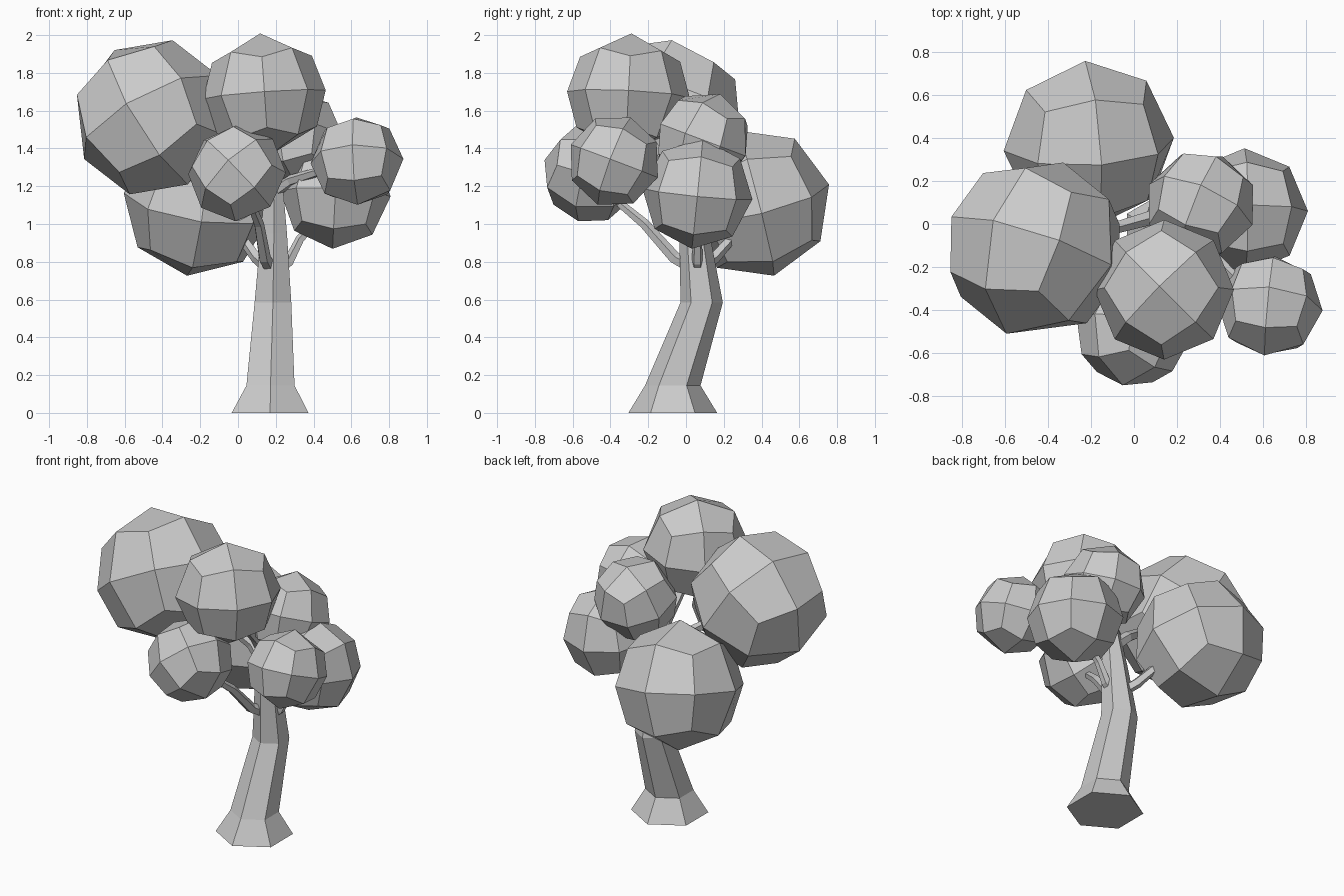
import bpy, bmesh, math
from mathutils import Vector, Matrix

if "Cube" in bpy.data.objects:
    bpy.data.objects.remove(bpy.data.objects["Cube"])


def finish(bm, name):
    bmesh.ops.recalc_face_normals(bm, faces=bm.faces[:])
    me = bpy.data.meshes.new(name)
    bm.to_mesh(me)
    bm.free()
    ob = bpy.data.objects.new(name, me)
    bpy.context.collection.objects.link(ob)
    return ob


def tube(name, rings, sides, level=False):
    """Loft polygon rings (x, y, z, radius) along a path and cap both ends."""
    bm = bmesh.new()
    pts = [Vector(r[:3]) for r in rings]
    loops = []
    for i, p in enumerate(pts):
        d = pts[min(i + 1, len(pts) - 1)] - pts[max(i - 1, 0)]
        q = Matrix.Identity(3) if level else d.to_track_quat('Z', 'Y').to_matrix()
        loop = []
        for k in range(sides):
            a = math.pi / 2 + math.tau * k / sides
            loop.append(bm.verts.new(p + q @ Vector((math.cos(a), math.sin(a), 0)) * rings[i][3]))
        loops.append(loop)
    for lo, hi in zip(loops, loops[1:]):
        for k in range(sides):
            j = (k + 1) % sides
            bm.faces.new((lo[k], lo[j], hi[j], hi[k]))
    bm.faces.new(loops[0][::-1])
    bm.faces.new(loops[-1])
    return finish(bm, name)


def foliage(name, centre, radius, pole, side):
    """Rounded cube with four quads per side, turned towards pole and side."""
    n = Vector(pole).normalized()
    s = Vector(side)
    s = (s - n * s.dot(n)).normalized()
    rot = Matrix((s, n.cross(s), n)).transposed()
    bm = bmesh.new()
    bmesh.ops.create_cube(bm, size=2)
    bmesh.ops.subdivide_edges(bm, edges=bm.edges[:], cuts=1, use_grid_fill=True)
    for v in bm.verts:
        v.co = Vector(centre) + rot @ v.co.normalized() * radius
    return finish(bm, name)


# Bent hexagonal trunk with flared foot
tube("trunk", [(.17, -.07, 0, .235), (.172, -.07, .145, .147), (.185, .083, .585, .112),
               (.19, .045, .95, .08), (.19, .01, 1.2, .055)], 6, level=True)

# Branches from the trunk into the foliage
branches = {
    "front": [(.17, .03, .77, .035), (.14, -.06, .82, .034), (.11, -.22, 1.0, .028), (.05, -.4, 1.15, .02)],
    "right_low": [(.2, .06, .74, .032), (.27, .06, .80, .03), (.33, .06, .92, .025), (.45, .06, 1.05, .02)],
    "back": [(.17, .07, .76, .034), (.10, .15, .82, .032), (.04, .22, .90, .028), (-.08, .3, 1.02, .02)],
    "left": [(.18, .02, 1.1, .04), (.08, .03, 1.2, .035), (-.2, -.05, 1.4, .025)],
    "top": [(.19, .02, 1.17, .045), (.18, -.06, 1.3, .04), (.15, -.22, 1.5, .03)],
    "right": [(.19, .01, 1.17, .035), (.28, -.06, 1.23, .03), (.5, -.28, 1.3, .022)],
    "back_right": [(.19, .02, 1.15, .035), (.24, .05, 1.25, .03), (.3, .08, 1.38, .022)],
}
for key, path in branches.items():
    tube("branch_" + key, path, 5)

# Foliage clumps
foliage("foliage_left", (-.46, -.112, 1.565), .425, (-.31, -.935, .17), (-.31, .2, .566))
foliage("foliage_back", (-.21, .37, 1.11), .4, (.15, -.24, .96), (0, .53, .3))
foliage("foliage_top", (.14, -.305, 1.685), .325, (-.07, .05, 1), (1, 1, 0))
foliage("foliage_front", (-.005, -.5, 1.268), .263, (-.18, -.95, .27), (.7, 0, .7))
foliage("foliage_right", (.63, -.38, 1.333), .247, (-.1, -.93, .35), (1, -.1, .05))
foliage("foliage_right_low", (.515, .06, 1.16), .293, (1, 0, -.05), (.2, .1, 1))
foliage("foliage_back_right", (.31, .09, 1.445), .26, (0, .35, .93), (.4, .9, -.3))
